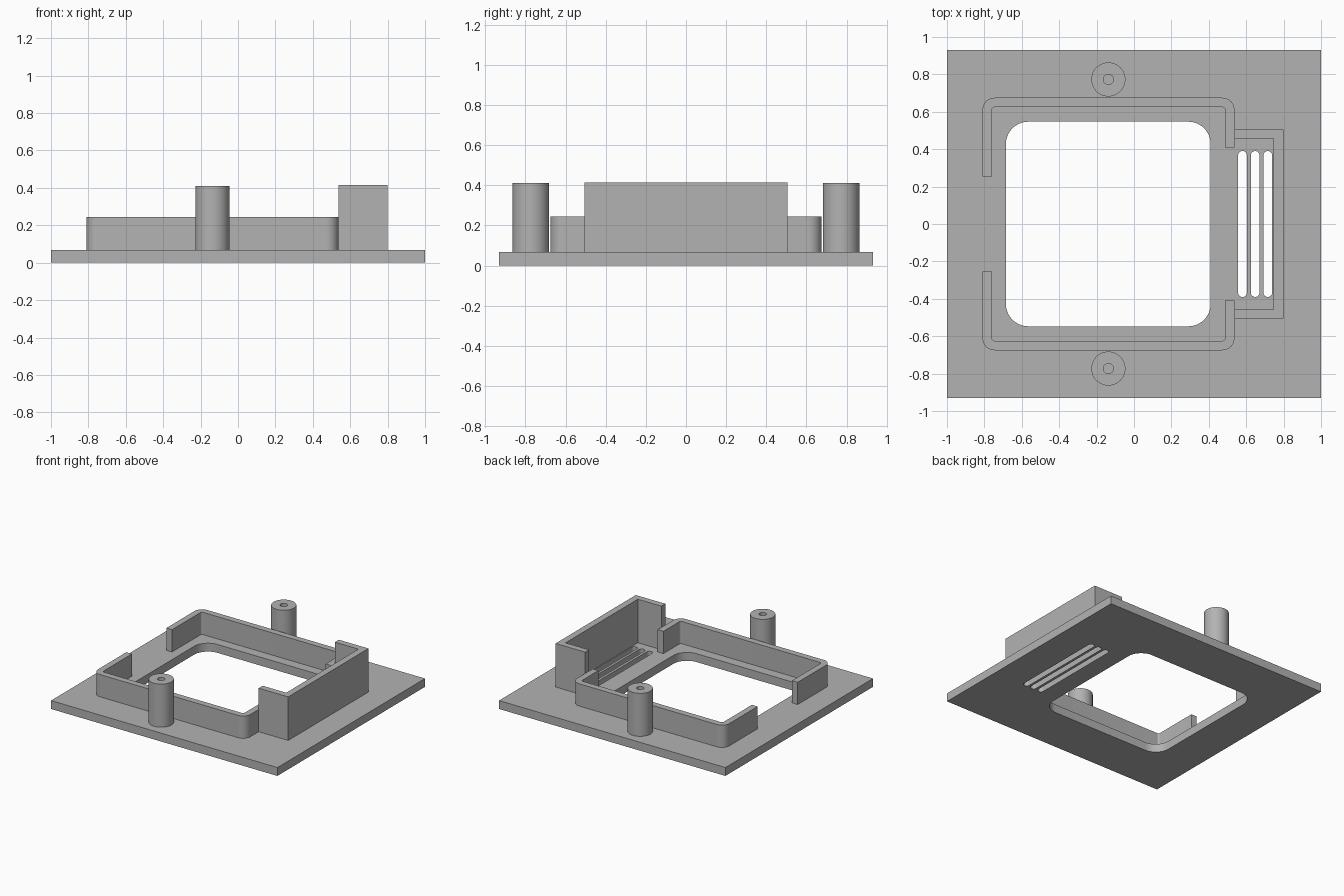
import bpy, bmesh, math
from mathutils import Vector

cube = bpy.data.objects.get("Cube")
if cube:
    bpy.data.objects.remove(cube)

grey = bpy.data.materials.new("plain grey")
grey.use_nodes = True
COLOUR = (0.45, 0.45, 0.45, 1)
grey.diffuse_color = COLOUR
grey.node_tree.nodes["Principled BSDF"].inputs["Base Color"].default_value = COLOUR

PLATE_TOP = 0.067
CENTRE_X = -0.137


def fillet(corners, steps=10):
    """Outline through (x, y, radius) corners, each rounded by its radius."""
    outline = []
    for i, (x, y, r) in enumerate(corners):
        p = Vector((x, y))
        if r == 0:
            outline.append(p)
            continue
        a = (Vector(corners[i - 1][:2]) - p).normalized()
        b = (Vector(corners[(i + 1) % len(corners)][:2]) - p).normalized()
        for k in range(steps + 1):
            t = k / steps * math.pi / 2
            outline.append(p + r * (a * (1 - math.sin(t)) + b * (1 - math.cos(t))))
    return outline


def rounded_box(x0, x1, half_y, r):
    return fillet([(x0, -half_y, r), (x1, -half_y, r), (x1, half_y, r), (x0, half_y, r)])


def circle(x, y, r, n=48):
    return [Vector((x + r * math.cos(math.tau * k / n), y + r * math.sin(math.tau * k / n)))
            for k in range(n)]


def extrude(name, outlines, z0, z1):
    """Solid from a filled outline; further outlines become holes."""
    curve = bpy.data.curves.new(name + " profile", 'CURVE')
    curve.dimensions = '2D'
    curve.fill_mode = 'BOTH'
    curve.extrude = (z1 - z0) / 2
    for outline in outlines:
        spline = curve.splines.new('POLY')
        spline.points.add(len(outline) - 1)
        for point, p in zip(spline.points, outline):
            point.co = (p.x, p.y, 0, 1)
        spline.use_cyclic_u = True
    helper = bpy.data.objects.new(name + " helper", curve)
    bpy.context.collection.objects.link(helper)
    bpy.context.view_layer.update()
    depsgraph = bpy.context.evaluated_depsgraph_get()
    mesh = bpy.data.meshes.new_from_object(helper.evaluated_get(depsgraph))
    bpy.data.objects.remove(helper)

    # Weld caps to sides and lift to the requested height
    bm = bmesh.new()
    bm.from_mesh(mesh)
    bmesh.ops.remove_doubles(bm, verts=bm.verts, dist=0.0001)
    bmesh.ops.recalc_face_normals(bm, faces=bm.faces)
    bmesh.ops.translate(bm, verts=bm.verts, vec=(0, 0, (z0 + z1) / 2))
    bm.to_mesh(mesh)
    bm.free()
    mesh.materials.clear()
    mesh.materials.append(grey)
    obj = bpy.data.objects.new(name, mesh)
    bpy.context.collection.objects.link(obj)
    bpy.ops.object.select_all(action='DESELECT')
    obj.select_set(True)
    bpy.context.view_layer.objects.active = obj
    bpy.ops.object.shade_smooth_by_angle(angle=math.radians(30))
    return obj


# Base plate with the large window and three vent slots
slots = [rounded_box(x - 0.0235, x + 0.0235, 0.39, 0.0234) for x in (0.58, 0.648, 0.715)]
window = rounded_box(-0.685, 0.41, 0.547, 0.12)
extrude("base_plate", [rounded_box(-1, 1, 0.931, 0), window] + slots, 0, PLATE_TOP)

for side, s in (("front", -1), ("back", 1)):
    # Low rim around the window, open at the middle of both ends
    rim = fillet([(-0.81, s * 0.253, 0), (-0.81, s * 0.675, 0.065),
                  (0.537, s * 0.675, 0.065), (0.537, s * 0.41, 0),
                  (0.487, s * 0.41, 0), (0.487, s * 0.625, 0.015),
                  (-0.76, s * 0.625, 0.015), (-0.76, s * 0.253, 0)])
    extrude(side + "_rim", [rim], PLATE_TOP, 0.245)

    # Screw post with a blind hole
    post = [circle(CENTRE_X, s * 0.773, r) for r in (0.091, 0.027)]
    extrude(side + "_screw_post", post, PLATE_TOP, 0.411)

# Tall three-sided wall around the vent
vent = fillet([(0.537, -0.506, 0), (0.798, -0.506, 0), (0.798, 0.506, 0), (0.537, 0.506, 0),
               (0.537, 0.456, 0), (0.745, 0.456, 0), (0.745, -0.456, 0), (0.537, -0.456, 0)])
extrude("vent_wall", [vent], PLATE_TOP, 0.415)
